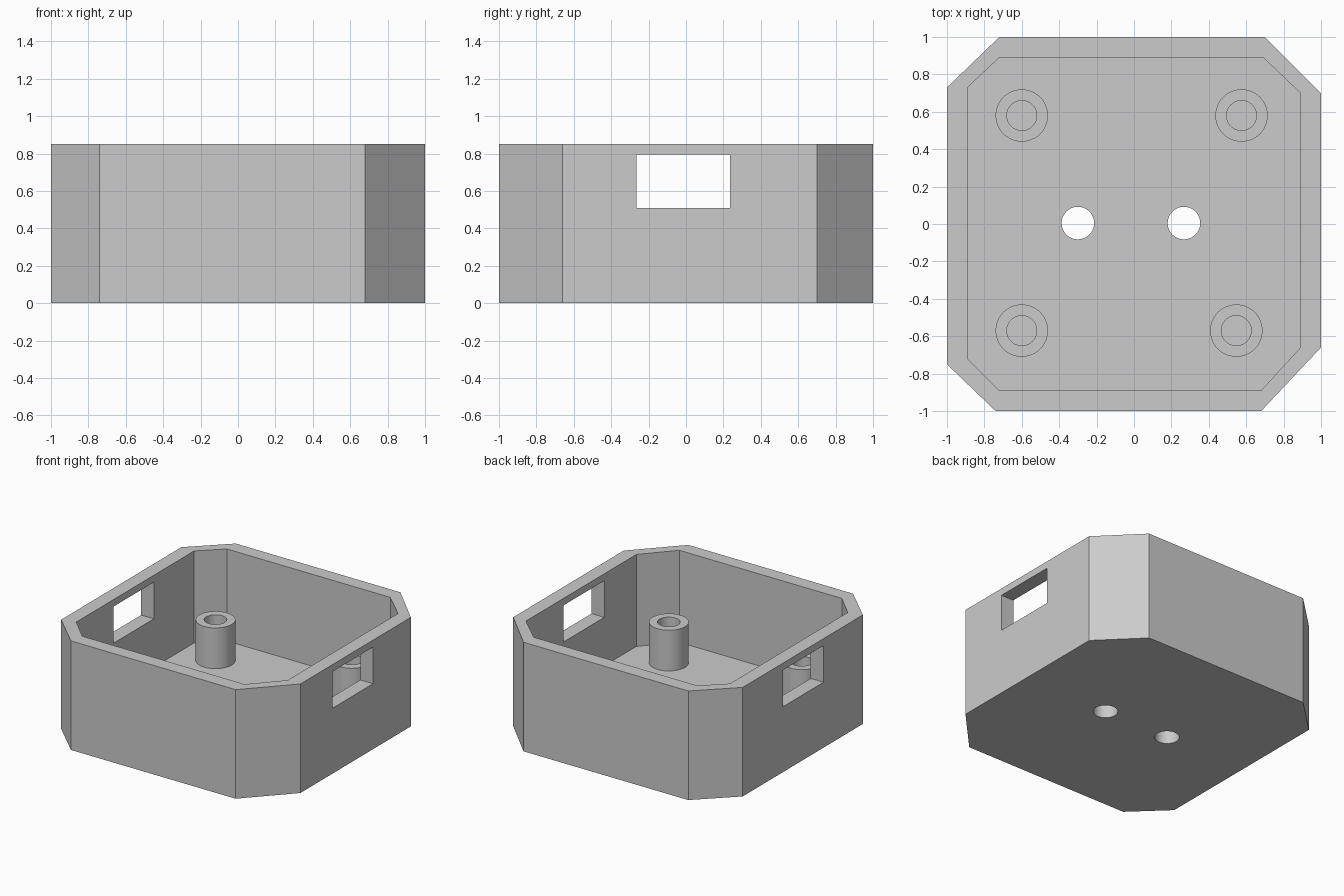
import bpy, bmesh, math
from mathutils import Matrix, Vector

HEIGHT, FLOOR, POST_TOP = 0.85, 0.133, 0.45

if "Cube" in bpy.data.objects:
    bpy.data.objects.remove(bpy.data.objects["Cube"], do_unlink=True)

grey = bpy.data.materials.new("light grey plastic")
grey.use_nodes = True
colour = (0.6, 0.6, 0.6, 1)
grey.diffuse_color = colour
grey.node_tree.nodes["Principled BSDF"].inputs["Base Color"].default_value = colour


def make_object(name, bm):
    bmesh.ops.recalc_face_normals(bm, faces=bm.faces)
    mesh = bpy.data.meshes.new(name)
    bm.to_mesh(mesh)
    bm.free()
    mesh.materials.append(grey)
    obj = bpy.data.objects.new(name, mesh)
    bpy.context.collection.objects.link(obj)
    return obj


def prism(name, outline, z0, z1):
    bm = bmesh.new()
    base = bm.faces.new([bm.verts.new((x, y, z0)) for x, y in outline])
    top = bmesh.ops.extrude_face_region(bm, geom=[base])["geom"]
    verts = [v for v in top if isinstance(v, bmesh.types.BMVert)]
    bmesh.ops.translate(bm, verts=verts, vec=(0, 0, z1 - z0))
    return make_object(name, bm)


def circle(cx, cy, r, n=48):
    return [(cx + r * math.cos(math.tau * i / n), cy + r * math.sin(math.tau * i / n))
            for i in range(n)]


def smooth(obj):
    bpy.ops.object.select_all(action="DESELECT")
    obj.select_set(True)
    bpy.context.view_layer.objects.active = obj
    bpy.ops.object.shade_smooth_by_angle(angle=math.radians(30))


def cut(target, cutter):
    mod = target.modifiers.new("cut", "BOOLEAN")
    mod.operation, mod.solver, mod.object = "DIFFERENCE", "EXACT", cutter
    bpy.context.view_layer.objects.active = target
    bpy.ops.object.modifier_apply(modifier=mod.name)
    bpy.data.objects.remove(cutter, do_unlink=True)


# Open case with uneven chamfered corners
outer = [(-0.72, 1), (0.70, 1), (1, 0.70), (1, -0.66),
         (0.68, -1), (-0.74, -1), (-1, -0.75), (-1, 0.73)]
inner = [(-0.72, 0.89), (0.69, 0.89), (0.89, 0.70), (0.89, -0.66),
         (0.68, -0.89), (-0.72, -0.89), (-0.89, -0.72), (-0.89, 0.73)]
case = prism("case", outer, 0, HEIGHT)
cut(case, prism("cavity", inner, FLOOR, HEIGHT + 0.2))

# Window through both side walls
window = [(-1.2, -0.265), (1.2, -0.265), (1.2, 0.235), (-1.2, 0.235)]
cut(case, prism("side_window", window, 0.51, 0.795))

# Two holes through the floor
for x in (-0.30, 0.267):
    cut(case, prism("floor_hole", circle(x, 0.005, 0.087), -0.2, FLOOR + 0.2))
smooth(case)

# Hollow screw posts
posts = {"back_right_post": (-0.60, 0.58), "back_left_post": (0.575, 0.58),
         "front_right_post": (-0.60, -0.57), "front_left_post": (0.547, -0.57)}
for name, (x, y) in posts.items():
    bm = bmesh.new()
    profile = [(0.14, FLOOR), (0.14, POST_TOP), (0.08, POST_TOP), (0.08, FLOOR)]
    verts = [bm.verts.new((r, 0, z)) for r, z in profile]
    edges = [bm.edges.new(pair) for pair in zip(verts, verts[1:])]
    bmesh.ops.spin(bm, geom=verts + edges, cent=(0, 0, 0), axis=(0, 0, 1),
                   angle=math.tau, steps=48, use_merge=True)
    bmesh.ops.remove_doubles(bm, verts=bm.verts, dist=0.0001)
    post = make_object(name, bm)
    post.location = (x, y, 0)
    smooth(post)
